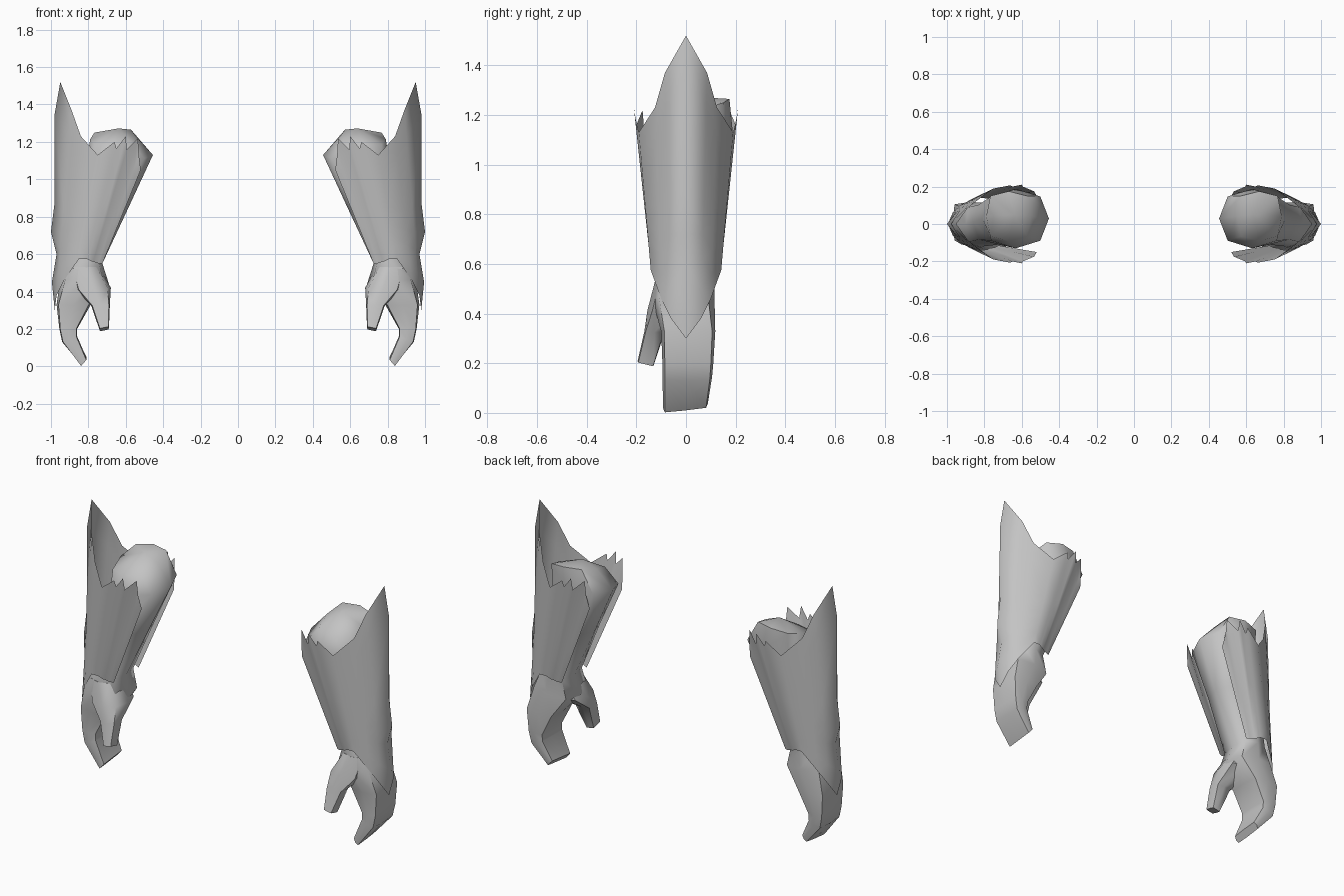
import bpy, bmesh, math
from mathutils import Vector

if "Cube" in bpy.data.objects:
    bpy.data.objects.remove(bpy.data.objects["Cube"])

grey = bpy.data.materials.new("plain grey")
grey.diffuse_color = (0.55, 0.55, 0.55, 1)
grey.use_nodes = True
grey.node_tree.nodes["Principled BSDF"].inputs["Base Color"].default_value = grey.diffuse_color


def finish(name, bm, angle):
    """Turn the bmesh into a smooth-shaded object mirrored across x = 0."""
    bmesh.ops.recalc_face_normals(bm, faces=bm.faces)
    me = bpy.data.meshes.new(name)
    bm.to_mesh(me)
    bm.free()
    me.materials.append(grey)
    me.shade_smooth()
    me.set_sharp_from_angle(angle=math.radians(angle))
    ob = bpy.data.objects.new(name, me)
    bpy.context.collection.objects.link(ob)
    ob.modifiers.new("Mirror", 'MIRROR').use_mirror_merge = False
    return ob


def loft(bm, rings, peak=None, sides=8):
    """Rings: inner x, z, outer x, z, front y, back y, rise of the back, corner fullness."""
    loops = []
    for xi, zi, xo, zo, y0, y1, tilt, full in rings:
        mid = Vector(((xi + xo) / 2, (y0 + y1) / 2, (zi + zo) / 2))
        a = Vector(((xo - xi) / 2, 0, (zo - zi) / 2))
        b = Vector((0, (y1 - y0) / 2, tilt))
        loop = []
        for k in range(sides):
            t = 2 * math.pi * k / sides
            s = full if k % 2 else 1.0
            loop.append(bm.verts.new(mid + a * math.cos(t) * s + b * math.sin(t) * s))
        loops.append(loop)
    for p, q in zip(loops, loops[1:]):
        for k in range(sides):
            n = (k + 1) % sides
            bm.faces.new((p[k], p[n], q[n], q[k]))
    bm.faces.new(loops[-1])
    if peak:
        top = bm.verts.new(peak)
        for k in range(sides):
            bm.faces.new((loops[0][k], loops[0][(k + 1) % sides], top))
    else:
        bm.faces.new(loops[0])


# forearm with a domed elbow, running into the palm and curled fingers
bm = bmesh.new()
loft(bm, [
    (0.55, 1.235, 0.79, 1.215, -0.09, 0.175, 0.04, 1.15),
    (0.455, 1.13, 0.81, 1.10, -0.13, 0.188, 0.02, 1.05),
    (0.585, 0.85, 0.86, 0.85, -0.11, 0.13, 0, 1.1),
    (0.725, 0.55, 0.90, 0.56, -0.12, 0.115, 0, 1.12),
    (0.69, 0.44, 0.95, 0.47, -0.135, 0.115, 0, 1.12),
    (0.79, 0.325, 0.97, 0.33, -0.10, 0.118, 0, 1.25),
    (0.86, 0.20, 0.955, 0.20, -0.095, 0.11, 0, 1.28),
    (0.86, 0.16, 0.94, 0.13, -0.095, 0.105, 0, 1.28),
    (0.81, 0.045, 0.84, 0.01, -0.092, 0.088, 0.01, 1.3),
], peak=(0.64, 0.05, 1.272))
finish("forearm_and_hand", bm, 60)

# thumb with its broad base
bm = bmesh.new()
loft(bm, [
    (0.74, 0.53, 0.90, 0.53, -0.125, 0.05, 0, 1.1),
    (0.68, 0.42, 0.87, 0.41, -0.155, 0.05, 0, 1.15),
    (0.685, 0.33, 0.785, 0.325, -0.168, -0.085, 0, 1.25),
    (0.69, 0.205, 0.74, 0.195, -0.195, -0.13, -0.008, 1.3),
])
finish("thumb", bm, 60)

# bracer: open-sided sheet, pointed above and below, with a jagged inner rim
ridge = [(0.95, 1.52), (0.98, 1.35), (0.98, 0.88), (1.0, 0.72),
         (0.97, 0.60), (0.995, 0.45), (0.98, 0.30)]
# columns from the ridge inwards: top point, bottom point
columns = [
    ((0.89, 0.085, 1.37), (0.97, 0.06, 0.38)),
    ((0.84, 0.125, 1.23), (0.93, 0.10, 0.46)),
    ((0.75, 0.19, 1.13), (0.85, 0.142, 0.575)),
    ((0.66, 0.207, 1.20), (0.81, 0.14, 0.575)),
    ((0.65, 0.20, 1.165), (0.80, 0.138, 0.57)),
    ((0.60, 0.21, 1.23), (0.78, 0.135, 0.56)),
    ((0.595, 0.20, 1.16), (0.775, 0.13, 0.56)),
    ((0.535, 0.175, 1.22), (0.745, 0.125, 0.55)),
    ((0.53, 0.168, 1.13), (0.735, 0.12, 0.55)),
    ((0.52, 0.15, 1.05), (0.725, 0.115, 0.55)),
]
steps = [(1.52 - z) / 1.22 for x, z in ridge]
bm = bmesh.new()
centre = [bm.verts.new((x, 0, z)) for x, z in ridge]
for side in (-1, 1):
    prev = centre
    for top, bottom in columns:
        col = []
        for t in steps:
            p = Vector(top).lerp(Vector(bottom), t)
            col.append(bm.verts.new((p.x, p.y * side, p.z)))
        for k in range(len(col) - 1):
            bm.faces.new((prev[k], col[k], col[k + 1], prev[k + 1]))
        prev = col
finish("bracer", bm, 179)
